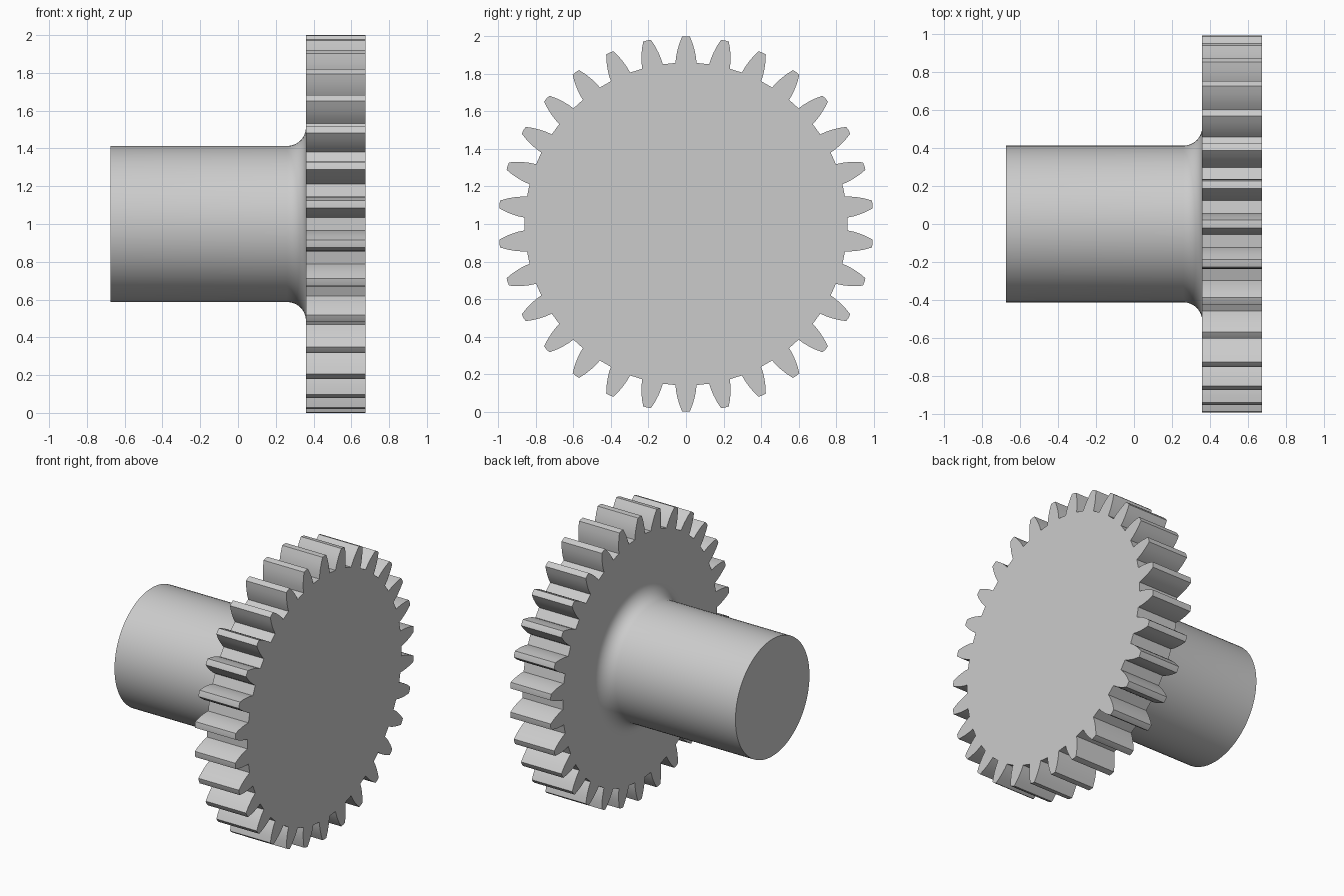
import bpy, bmesh
from math import cos, sin, pi, radians

cube = bpy.data.objects.get("Cube")
if cube:
    bpy.data.objects.remove(cube)

TEETH = 30
GEAR_BACK, GEAR_FACE = 0.36, 0.675
SHAFT_END, SHAFT_R, FILLET = -0.675, 0.413, 0.1
CENTRE_Z = 1.0

steel = bpy.data.materials.new("plain grey")
steel.use_nodes = True
grey = (0.6, 0.6, 0.6, 1)
steel.diffuse_color = grey
steel.node_tree.nodes["Principled BSDF"].inputs["Base Color"].default_value = grey


def finish(name, bm, angle):
    bmesh.ops.recalc_face_normals(bm, faces=bm.faces)
    mesh = bpy.data.meshes.new(name)
    bm.to_mesh(mesh)
    bm.free()
    mesh.materials.append(steel)
    obj = bpy.data.objects.new(name, mesh)
    bpy.context.collection.objects.link(obj)
    obj.location.z = CENTRE_Z
    bpy.ops.object.select_all(action="DESELECT")
    obj.select_set(True)
    bpy.context.view_layer.objects.active = obj
    bpy.ops.object.shade_smooth_by_angle(angle=radians(angle))
    return obj


# Gear wheel: one convex tooth flank as (half width, height), mirrored and repeated
flank = [(0.056, 0.858), (0.053, 0.89), (0.046, 0.925), (0.036, 0.96), (0.021, 0.998)]
tooth = [(-w, h) for w, h in flank] + [(0, 1.0)] + [(w, h) for w, h in reversed(flank)]
bm = bmesh.new()
ring = []
for i in range(TEETH):
    a = 2 * pi * i / TEETH
    for w, h in tooth:
        ring.append(bm.verts.new((GEAR_BACK, w * cos(a) + h * sin(a), h * cos(a) - w * sin(a))))
back = bm.faces.new(ring)
front = bmesh.ops.extrude_face_region(bm, geom=[back], use_keep_orig=True)["geom"]
for v in front:
    if isinstance(v, bmesh.types.BMVert):
        v.co.x = GEAR_FACE
finish("gear_wheel", bm, 25)

# Shaft: straight barrel flaring into the wheel with a quarter-round fillet
profile = [(SHAFT_END, 0), (SHAFT_END, SHAFT_R)]
for i in range(9):
    t = pi / 2 * i / 8
    profile.append((GEAR_BACK - FILLET * (1 - sin(t)), SHAFT_R + FILLET * (1 - cos(t))))
bm = bmesh.new()
verts = [bm.verts.new((x, 0, r)) for x, r in profile]
edges = [bm.edges.new(pair) for pair in zip(verts, verts[1:])]
bmesh.ops.spin(bm, geom=verts + edges, cent=(0, 0, 0), axis=(1, 0, 0),
               angle=2 * pi, steps=72, use_merge=True)
bmesh.ops.remove_doubles(bm, verts=bm.verts, dist=0.0001)
finish("shaft", bm, 30)
